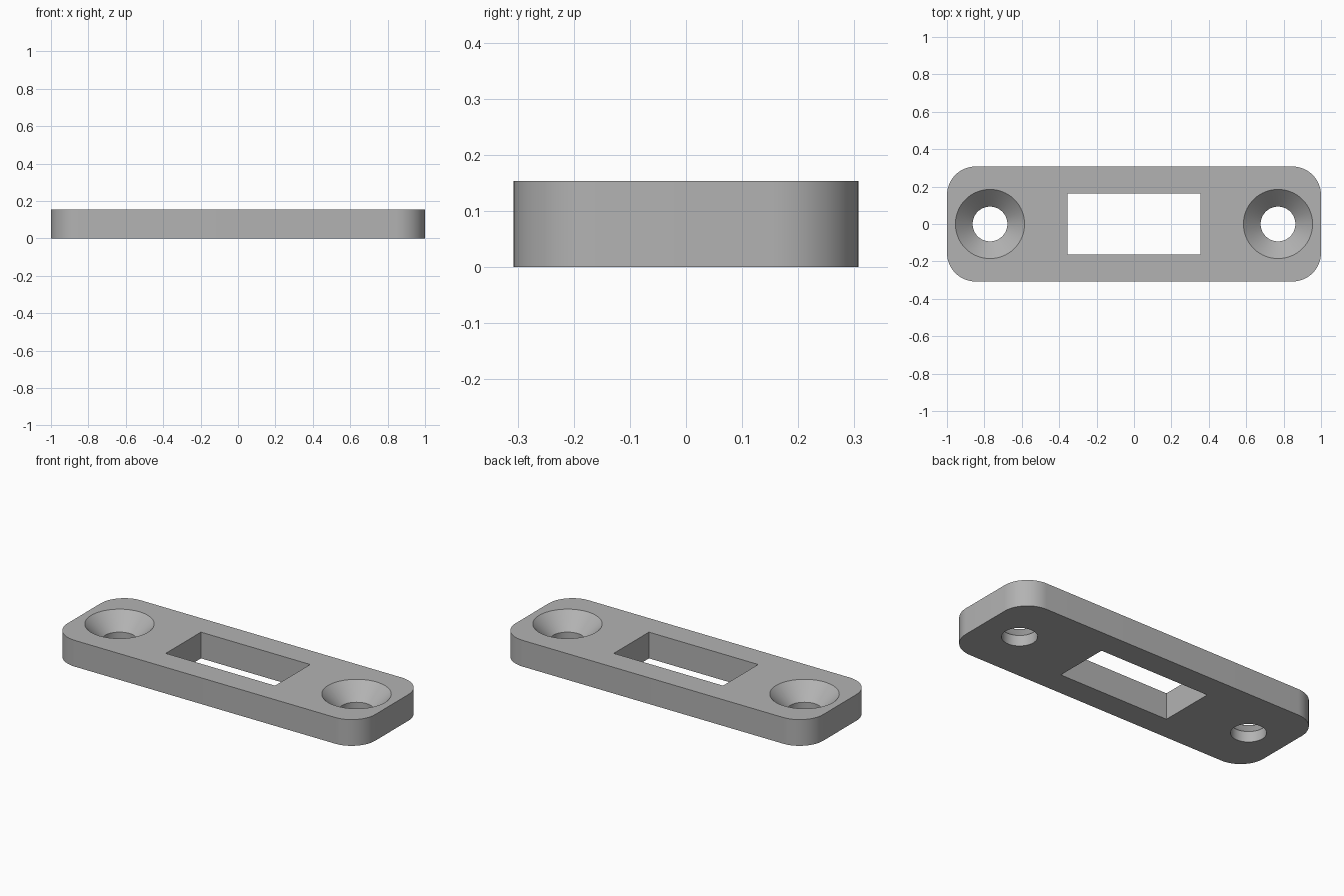
import bpy, bmesh
from math import cos, sin, pi, radians
from mathutils import Matrix

cube = bpy.data.objects.get("Cube")
if cube:
    bpy.data.objects.remove(cube, do_unlink=True)

LENGTH, WIDTH, HEIGHT = 2.0, 0.615, 0.154
CORNER = 0.154
HOLE_X, HOLE_R, SINK_R, SINK_DEPTH = 0.77, 0.093, 0.185, 0.092
SLOT_X, SLOT_Y = 0.71, 0.326

grey = bpy.data.materials.new("light grey")
grey.use_nodes = True
colour = (0.45, 0.45, 0.45, 1)
grey.diffuse_color = colour
grey.node_tree.nodes["Principled BSDF"].inputs["Base Color"].default_value = colour


def make_object(name, bm):
    bmesh.ops.recalc_face_normals(bm, faces=bm.faces)
    mesh = bpy.data.meshes.new(name)
    bm.to_mesh(mesh)
    bm.free()
    mesh.materials.append(grey)
    obj = bpy.data.objects.new(name, mesh)
    bpy.context.collection.objects.link(obj)
    return obj


def rounded_plate(name, steps=16):
    bm = bmesh.new()
    outline = []
    for quarter, (sx, sy) in enumerate([(1, 1), (-1, 1), (-1, -1), (1, -1)]):
        cx, cy = sx * (LENGTH / 2 - CORNER), sy * (WIDTH / 2 - CORNER)
        for i in range(steps + 1):
            a = (quarter + i / steps) * pi / 2
            outline.append(bm.verts.new((cx + CORNER * cos(a), cy + CORNER * sin(a), 0)))
    base = bm.faces.new(outline)
    top = bmesh.ops.extrude_face_region(bm, geom=[base])["geom"]
    bmesh.ops.translate(bm, vec=(0, 0, HEIGHT),
                        verts=[v for v in top if isinstance(v, bmesh.types.BMVert)])
    return make_object(name, bm)


def screw_cutter(name, x, sides=64):
    # Straight bore, 45 degree countersink, continued above the plate
    over = 0.05
    slope = (SINK_R - HOLE_R) / SINK_DEPTH
    profile = [(HOLE_R, -over), (HOLE_R, HEIGHT - SINK_DEPTH),
               (SINK_R + over * slope, HEIGHT + over)]
    bm = bmesh.new()
    rings = [[bm.verts.new((x + r * cos(2 * pi * i / sides), r * sin(2 * pi * i / sides), z))
              for i in range(sides)] for r, z in profile]
    for low, high in zip(rings, rings[1:]):
        for i in range(sides):
            j = (i + 1) % sides
            bm.faces.new((low[i], low[j], high[j], high[i]))
    bm.faces.new(rings[0])
    bm.faces.new(rings[-1])
    return make_object(name, bm)


def slot_cutter(name):
    bm = bmesh.new()
    bmesh.ops.create_cube(bm, size=1, matrix=Matrix.Translation((0, 0, HEIGHT / 2))
                          @ Matrix.Diagonal((SLOT_X, SLOT_Y, HEIGHT * 2, 1)))
    return make_object(name, bm)


# Plate with a central slot and two countersunk screw holes
plate = rounded_plate("mounting_plate")
cutters = [slot_cutter("slot_cutter"),
           screw_cutter("left_screw_cutter", HOLE_X),
           screw_cutter("right_screw_cutter", -HOLE_X)]

bpy.ops.object.select_all(action="DESELECT")
plate.select_set(True)
bpy.context.view_layer.objects.active = plate
for cutter in cutters:
    cutter.hide_render = True
    cut = plate.modifiers.new(cutter.name, "BOOLEAN")
    cut.operation = "DIFFERENCE"
    cut.solver = "EXACT"
    cut.object = cutter
    bpy.ops.object.modifier_apply(modifier=cut.name)
    bpy.data.objects.remove(cutter, do_unlink=True)

bpy.ops.object.shade_smooth_by_angle(angle=radians(30))
